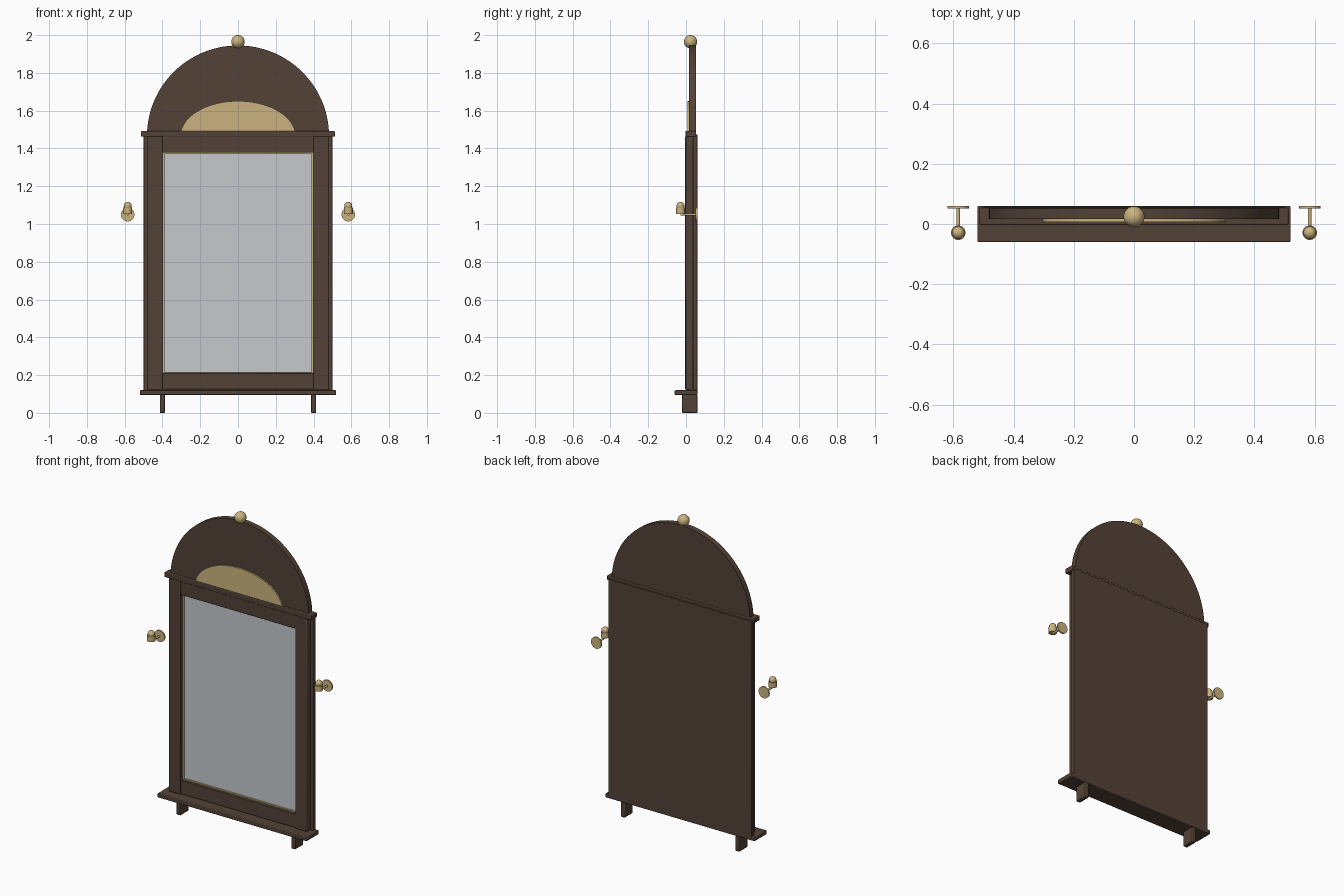
import bpy, bmesh, math
from mathutils import Matrix

if "Cube" in bpy.data.objects:
    bpy.data.objects.remove(bpy.data.objects["Cube"])

def material(name, rgb):
    m = bpy.data.materials.new(name)
    m.diffuse_color = (*rgb, 1)
    m.use_nodes = True
    m.node_tree.nodes["Principled BSDF"].inputs["Base Color"].default_value = m.diffuse_color
    return m

WOOD = material("dark_walnut", (0.088, 0.055, 0.038))
GOLD = material("pale_brass", (0.60, 0.45, 0.21))
GLASS = material("silver_glass", (0.56, 0.59, 0.61))

def finish(name, bm, mat, bevel=0, smooth=True):
    bmesh.ops.recalc_face_normals(bm, faces=bm.faces)
    me = bpy.data.meshes.new(name)
    bm.to_mesh(me)
    bm.free()
    me.materials.append(mat)
    ob = bpy.data.objects.new(name, me)
    bpy.context.collection.objects.link(ob)
    if bevel:
        b = ob.modifiers.new("soft_edges", 'BEVEL')
        b.width, b.segments = bevel, 2
    if smooth:
        bpy.context.view_layer.objects.active = ob
        ob.select_set(True)
        bpy.ops.object.shade_smooth_by_angle(angle=math.radians(35))
        ob.select_set(False)
    return ob

def box(name, x, y, z, mat, bevel=0.0):
    """Box from (min, max) ranges."""
    bm = bmesh.new()
    bmesh.ops.create_cube(bm, size=1)
    for v in bm.verts:
        v.co = [r[0] if c < 0 else r[1] for c, r in zip(v.co, (x, y, z))]
    return finish(name, bm, mat, bevel, smooth=bevel > 0)

def half_ellipse(name, rx, rz, zc, y0, y1, mat, n=48):
    """Upright half-ellipse plate."""
    bm = bmesh.new()
    pts = [(rx * math.cos(math.pi * i / n), y0, zc + rz * math.sin(math.pi * i / n))
           for i in range(n + 1)]
    f = bm.faces.new([bm.verts.new(p) for p in pts])
    ext = bmesh.ops.extrude_face_region(bm, geom=[f])
    moved = [e for e in ext["geom"] if isinstance(e, bmesh.types.BMVert)]
    bmesh.ops.translate(bm, verts=moved, vec=(0, y1 - y0, 0))
    return finish(name, bm, mat)

def ball(name, centre, r, mat):
    bm = bmesh.new()
    bmesh.ops.create_uvsphere(bm, u_segments=32, v_segments=16, radius=r,
                              matrix=Matrix.Translation(centre))
    return finish(name, bm, mat)

def cylinder(name, centre, r, length, mat, along_y=False):
    bm = bmesh.new()
    m = Matrix.Translation(centre)
    if along_y:
        m = m @ Matrix.Rotation(math.pi / 2, 4, 'X')
    bmesh.ops.create_cone(bm, cap_ends=True, segments=32, radius1=r, radius2=r,
                          depth=length, matrix=m)
    return finish(name, bm, mat)

# Backboard, shelf and cornice
box("backboard", (-0.50, 0.50), (0.037, 0.06), (0.11, 1.475), WOOD, 0.002)
box("bottom_shelf", (-0.52, 0.52), (-0.06, 0.06), (0.094, 0.12), WOOD, 0.004)
box("cornice", (-0.513, 0.513), (-0.003, 0.054), (1.462, 1.492), WOOD, 0.004)

# Frame rails
box("top_rail", (-0.405, 0.405), (0.002, 0.04), (1.378, 1.465), WOOD, 0.003)
box("bottom_rail", (-0.405, 0.405), (0.002, 0.04), (0.124, 0.21), WOOD, 0.003)

# Mirror glass and thin brass trim
box("mirror_glass", (-0.40, 0.40), (0.026, 0.037), (0.20, 1.385), GLASS)
for side, a in (("left", -0.40), ("right", 0.39)):
    box(side + "_trim", (a, a + 0.01), (0.018, 0.037), (0.207, 1.38), GOLD)
for side, a in (("bottom", 0.207), ("top", 1.37)):
    box(side + "_trim", (-0.39, 0.39), (0.018, 0.037), (a, a + 0.01), GOLD)

# Arched crown with brass lunette and finial
half_ellipse("arched_crown", 0.482, 0.48, 1.465, 0.016, 0.052, WOOD, 64)
half_ellipse("lunette", 0.305, 0.186, 1.465, 0.007, 0.016, GOLD)
ball("finial", (0, 0.024, 1.965), 0.035, GOLD)

# Paired parts: stiles, feet and wall knobs
for side, s in (("left", -1), ("right", 1)):
    def span(a, b):
        return tuple(sorted((s * a, s * b)))
    box(side + "_stile", span(0.40, 0.482), (-0.004, 0.038), (0.122, 1.465), WOOD, 0.005)
    box(side + "_foot", span(0.386, 0.414), (-0.022, 0.06), (0.0, 0.096), WOOD, 0.004)
    x = s * 0.584
    cylinder(side + "_wall_rosette", (x, 0.056, 1.05), 0.036, 0.009, GOLD, True)
    cylinder(side + "_arm", (x, 0.012, 1.05), 0.006, 0.084, GOLD, True)
    cylinder(side + "_cup", (x, -0.029, 1.071), 0.024, 0.034, GOLD)
    ball(side + "_knob", (x, -0.029, 1.096), 0.021, GOLD)
